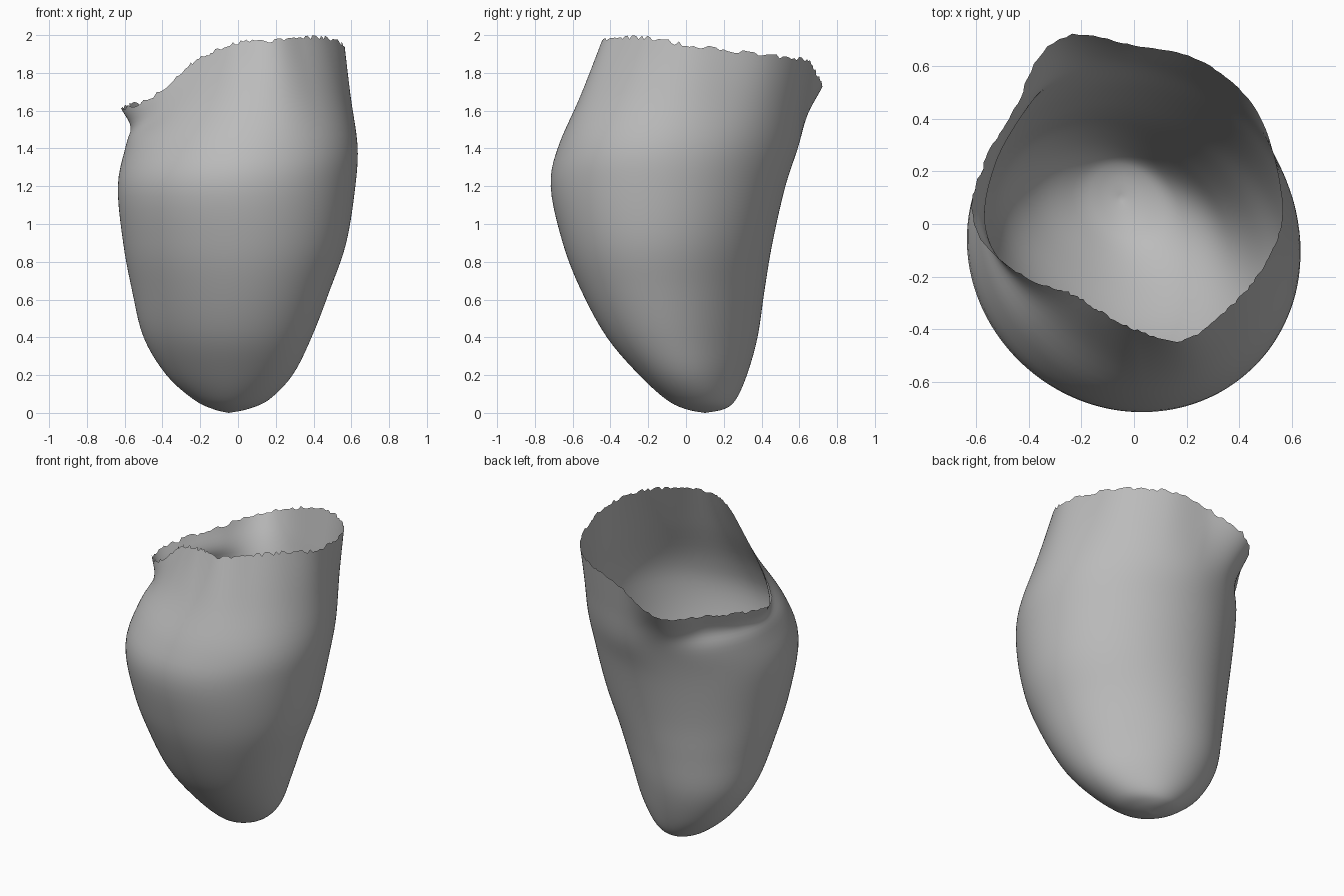
import bpy, bmesh, math, random
from mathutils import Vector

random.seed(4)
cube = bpy.data.objects.get("Cube")
if cube:
    bpy.data.objects.remove(cube)

COLUMNS = 180
STEPS = 5

# Cross-sections: height, x range, y range, diagonal stretch
SECTIONS = [
    (.00, -.05, -.05, .10, .10, 0),
    (.02, -.13, .05, .00, .20, .08),
    (.07, -.23, .16, -.10, .26, .10),
    (.20, -.37, .28, -.24, .315, .12),
    (.40, -.49, .38, -.41, .37, .11),
    (.65, -.555, .48, -.55, .41, .08),
    (.90, -.605, .57, -.65, .455, .05),
    (1.20, -.635, .62, -.715, .525, .03),
    (1.42, -.59, .63, -.67, .595, .045),
]

# Torn rim: radius and height at even angles, starting at +x
RIM = [(.56, 1.95), (.585, 1.92), (.64, 1.89), (.67, 1.87),
       (.68, 1.82), (.76, 1.70), (.635, 1.66), (.615, 1.63),
       (.61, 1.61), (.48, 1.68), (.365, 1.84), (.355, 1.91),
       (.40, 1.96), (.48, 1.97), (.48, 1.985), (.51, 1.985)]


def spline(a, b, c, d, t):
    """Catmull-Rom blend between b and c."""
    return (b * 2 + (c - a) * t + (a * 2 - b * 5 + c * 4 - d) * t * t
            + (b * 3 - a - c * 3 + d) * t ** 3) / 2


def section_point(section, angle):
    z, x0, x1, y0, y1, stretch = section
    s = 1 - stretch * math.sin(2 * angle)
    return Vector(((x0 + x1) / 2 + (x1 - x0) / 2 * s * math.cos(angle),
                   (y0 + y1) / 2 + (y1 - y0) / 2 * s * math.sin(angle), z))


def rim_point(angle):
    n = len(RIM)
    f = angle / math.tau * n
    i = int(f)
    near = [Vector(RIM[(i + k) % n]) for k in (-1, 0, 1, 2)]
    r, z = spline(*near, f - i)
    return Vector((r * math.cos(angle), r * math.sin(angle), z))


def column(angle):
    """One meridian from the tip to the torn rim."""
    pts = [section_point(s, angle) for s in SECTIONS]
    rim = rim_point(angle)
    neck = (pts[-1] + rim) / 2
    # the wall narrows under the flared -x lip only
    pinch = 1 - .06 * max(0, -math.cos(angle))
    neck.x *= pinch
    neck.y *= pinch
    pts += [neck, rim]
    pts = [pts[0]] + pts + [rim * 2 - neck]
    line = []
    for i in range(1, len(pts) - 2):
        line += [spline(*pts[i - 1:i + 3], k / STEPS) for k in range(STEPS)]
    # ragged edge, torn along the direction of the wall
    rim = rim + (rim - neck).normalized() * random.uniform(-.012, .012)
    return line[1:] + [rim]


# Shell: a single open sheet
bm = bmesh.new()
tip = bm.verts.new(section_point(SECTIONS[0], 0))
cols = [[bm.verts.new(p) for p in column(i / COLUMNS * math.tau)]
        for i in range(COLUMNS)]
for i, left in enumerate(cols):
    right = cols[(i + 1) % COLUMNS]
    bm.faces.new((tip, right[0], left[0]))
    for j in range(len(left) - 1):
        bm.faces.new((left[j], right[j], right[j + 1], left[j + 1]))
mesh = bpy.data.meshes.new("open_shell")
bm.to_mesh(mesh)
bm.free()
shell = bpy.data.objects.new("open_shell", mesh)
bpy.context.collection.objects.link(shell)
for poly in mesh.polygons:
    poly.use_smooth = True

# Grey surface
grey = bpy.data.materials.new("plain_grey")
grey.use_nodes = True
color = (.5, .5, .5, 1)
grey.diffuse_color = color
grey.node_tree.nodes["Principled BSDF"].inputs["Base Color"].default_value = color
mesh.materials.append(grey)
